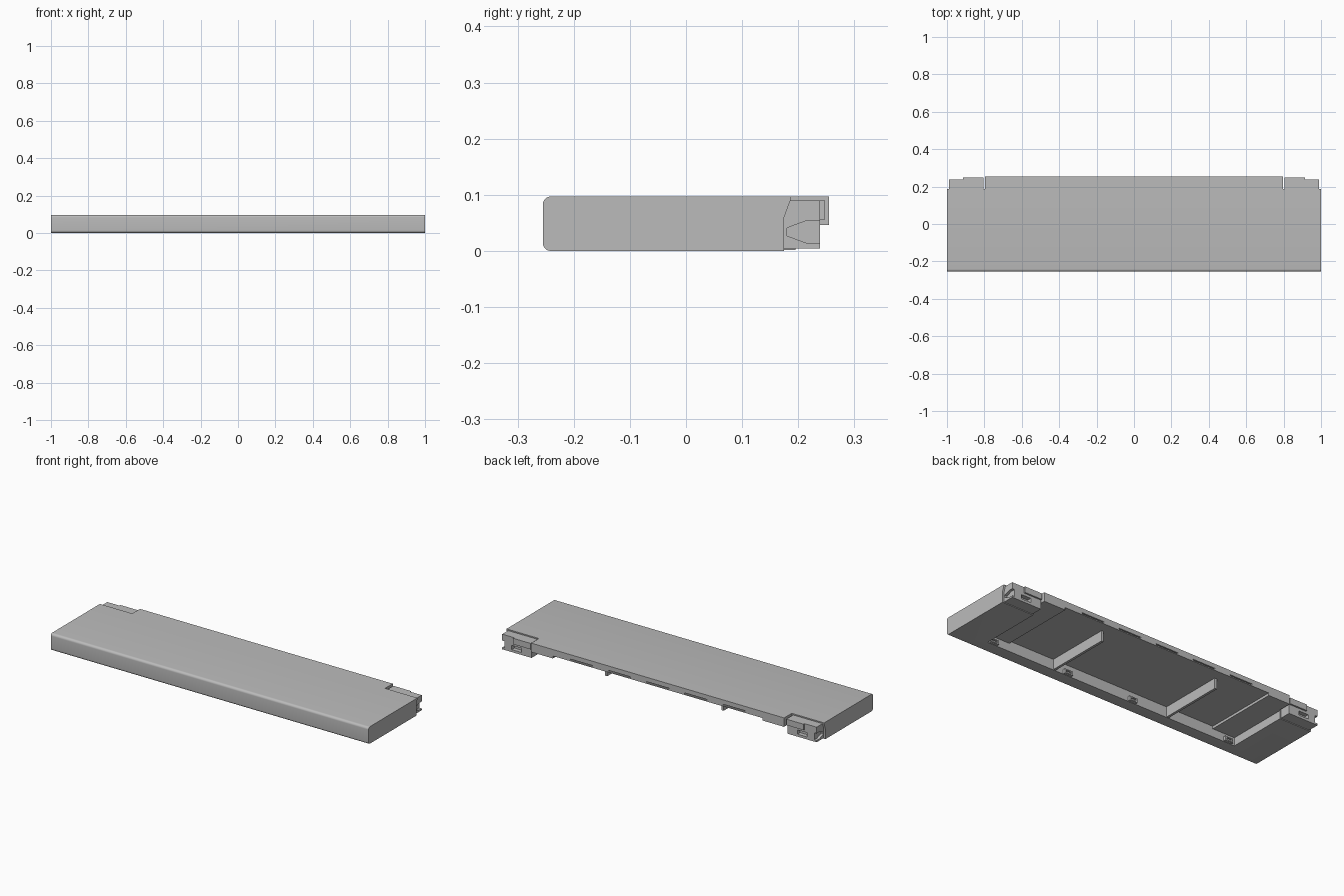
import bpy, bmesh, math
from mathutils import Vector

if "Cube" in bpy.data.objects:
    bpy.data.objects.remove(bpy.data.objects["Cube"], do_unlink=True)

grey = bpy.data.materials.new("plain grey")
grey.use_nodes = True
color = (0.5, 0.5, 0.5, 1)
grey.diffuse_color = color
grey.node_tree.nodes["Principled BSDF"].inputs["Base Color"].default_value = color


def make(name, bm):
    bmesh.ops.recalc_face_normals(bm, faces=bm.faces)
    mesh = bpy.data.meshes.new(name)
    bm.to_mesh(mesh)
    bm.free()
    obj = bpy.data.objects.new(name, mesh)
    bpy.context.collection.objects.link(obj)
    mesh.materials.append(grey)
    return obj


def prism(name, points, x0, x1):
    """Extrude a y-z outline along x."""
    bm = bmesh.new()
    face = bm.faces.new([bm.verts.new((x0, y, z)) for y, z in points])
    ext = bmesh.ops.extrude_face_region(bm, geom=[face])
    verts = [v for v in ext["geom"] if isinstance(v, bmesh.types.BMVert)]
    bmesh.ops.translate(bm, vec=(x1 - x0, 0, 0), verts=verts)
    return make(name, bm)


def box(name, x, y, z):
    return prism(name, [(y[0], z[0]), (y[1], z[0]), (y[1], z[1]), (y[0], z[1])], *x)


def cut(target, cutters):
    for c in cutters:
        c.hide_render = True
        mod = target.modifiers.new("cut", "BOOLEAN")
        mod.operation = "DIFFERENCE"
        mod.solver = "EXACT"
        mod.object = c
        bpy.ops.object.select_all(action="DESELECT")
        bpy.context.view_layer.objects.active = target
        target.select_set(True)
        bpy.ops.object.modifier_apply(modifier=mod.name)
        bpy.data.objects.remove(c, do_unlink=True)


def smooth(obj):
    bpy.ops.object.select_all(action="DESELECT")
    bpy.context.view_layer.objects.active = obj
    obj.select_set(True)
    bpy.ops.object.shade_smooth_by_angle(angle=math.radians(35))


def sides(x0, x1):
    return [("left", (x0, x1)), ("right", (-x1, -x0))]


# Shell with a rounded front, from a side outline
r, top, front, back = 0.014, 0.097, -0.255, 0.255
outline = []
for cz, start in ((top - r, 90), (r, 180)):
    for i in range(7):
        a = math.radians(start + 15 * i)
        outline.append((front + r + r * math.cos(a), cz + r * math.sin(a)))
outline += [(back, 0), (back, top)]
shell = prism("shell", outline, -1, 1)
bm = bmesh.new()
bm.from_mesh(shell.data)
corners = [e for e in bm.edges
           if all(v.co.y < front + 0.001 for v in e.verts)
           and abs((e.verts[0].co - e.verts[1].co).z) > 0.02]
bmesh.ops.bevel(bm, geom=corners, offset=0.004, segments=2, affect="EDGES", profile=0.5)
bm.to_mesh(shell.data)
bm.free()

# Open underside, stepped recess and cut-away back corners
cutters = [box("cutter", (-0.8, 0.8), (-0.178, 0.4), (-0.1, 0.046)),
           box("cutter", (-0.66, 0.66), (-0.178, 0.4), (-0.09, 0.06))]
for side, xs in sides(0.796, 1.1):
    slant = [(0.175, -0.1), (0.175, 0.06), (0.186, 0.09), (0.186, 0.2), (0.4, 0.2), (0.4, -0.1)]
    cutters.append(prism("cutter", slant, *xs))
# Narrow slots along the back lip
for i in range(-2, 3):
    cutters.append(box("cutter", (i * 0.24 - 0.07, i * 0.24 + 0.07), (0.247, 0.3), (0.066, 0.072)))
cut(shell, cutters)
smooth(shell)

# Cross ribs under the shell
for side, xs in sides(0.36, 0.374):
    box(side + "_rib", xs, (-0.18, 0.195), (0.002, 0.065))

# Small latches on the inner front wall
for i, x in enumerate((-0.755, -0.135, 0.285, 0.765)):
    latch = box("latch_%d" % (i + 1), (x - 0.025, x + 0.025), (-0.185, -0.163), (0.002, 0.026))
    cut(latch, [box("cutter", (x - 0.016, x + 0.016), (-0.172, -0.1), (0.008, 0.02))])

# Corner hinge blocks at the back
for side, xs in sides(0.805, 0.915):
    box(side + "_upper_block", xs, (0.17, 0.248), (0.056, 0.09))
for side, xs in sides(0.805, 0.99):
    lower = box(side + "_lower_block", xs, (0.17, 0.239), (0.004, 0.06))
    s = 1 if xs[0] > 0 else -1
    socket = sorted((s * 0.87, s * 0.93))
    # Socket in the rear and a tapering guide in the outer side
    guide = [(0.18, 0.027), (0.18, 0.041), (0.215, 0.054), (0.3, 0.054), (0.3, 0.014), (0.215, 0.014)]
    outer = sorted((s * 0.975, s * 1.1))
    cut(lower, [box("cutter", socket, (0.215, 0.3), (0.018, 0.042)),
                prism("cutter", guide, *outer)])
for side, xs in sides(0.915, 0.99):
    box(side + "_end_cap", xs, (0.17, 0.239), (0.058, 0.09))
